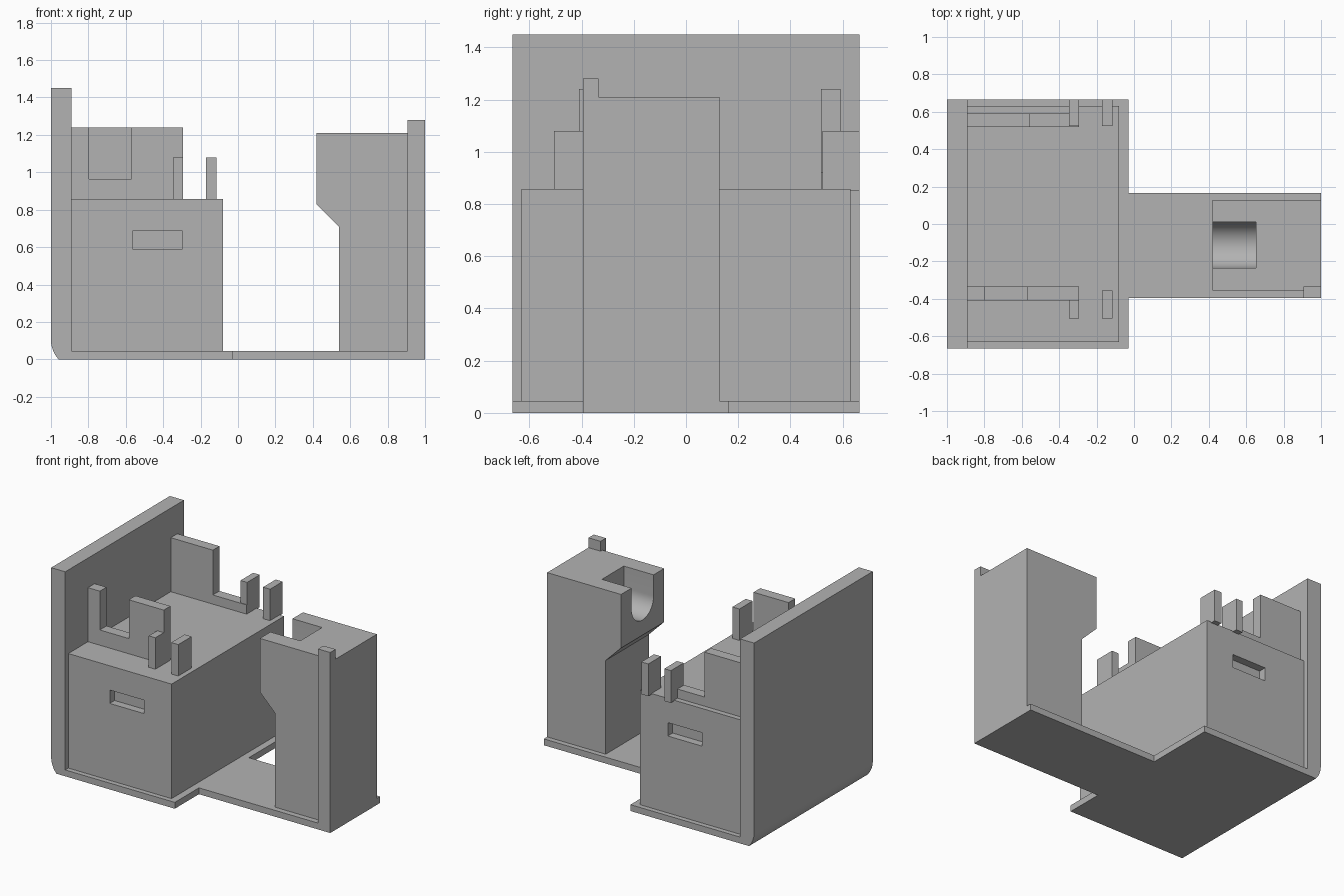
import bpy
import bmesh
from math import pi, cos, sin
from mathutils import Vector

cube = bpy.data.objects.get("Cube")
if cube:
    bpy.data.objects.remove(cube, do_unlink=True)

grey = bpy.data.materials.new("plain_grey")
grey.use_nodes = True
grey.diffuse_color = (0.45, 0.45, 0.45, 1)
grey.node_tree.nodes["Principled BSDF"].inputs["Base Color"].default_value = (0.45, 0.45, 0.45, 1)


def prism(name, axis, outline, lo, hi):
    """Extrude a 2D outline along an axis; the outline uses the other two axes in order."""
    def point(p, t):
        c = list(p)
        c.insert("xyz".index(axis), t)
        return Vector(c)

    bm = bmesh.new()
    face = bm.faces.new([bm.verts.new(point(p, lo)) for p in outline])
    out = bmesh.ops.extrude_face_region(bm, geom=[face])
    moved = [v for v in out["geom"] if isinstance(v, bmesh.types.BMVert)]
    bmesh.ops.translate(bm, verts=moved, vec=point((0, 0), hi - lo))
    bmesh.ops.recalc_face_normals(bm, faces=bm.faces)
    mesh = bpy.data.meshes.new(name)
    bm.to_mesh(mesh)
    bm.free()
    mesh.materials.append(grey)
    obj = bpy.data.objects.new(name, mesh)
    bpy.context.collection.objects.link(obj)
    return obj


def box(name, x, y, z):
    return prism(name, "z", [(x[0], y[0]), (x[1], y[0]), (x[1], y[1]), (x[0], y[1])], *z)


def select(obj):
    bpy.ops.object.select_all(action="DESELECT")
    obj.select_set(True)
    bpy.context.view_layer.objects.active = obj


def cut(obj, cutter):
    """Subtract the cutter and remove it."""
    select(obj)
    mod = obj.modifiers.new("cut", "BOOLEAN")
    mod.operation, mod.solver, mod.object = "DIFFERENCE", "EXACT", cutter
    bpy.ops.object.modifier_apply(modifier=mod.name)
    bpy.data.objects.remove(cutter, do_unlink=True)


FLOOR, DECK = 0.045, 0.857
WALL = -0.89

# Floor plate: wide under the body, narrow tongue under the tower
prism("floor_plate", "z", [
    (WALL, -0.665), (-0.03, -0.665), (-0.03, -0.395), (1, -0.395),
    (1, 0.165), (-0.03, 0.165), (-0.03, 0.665), (WALL, 0.665)], 0, FLOOR)

# Side wall with a rounded lower outer edge
wall = prism("side_wall", "y", [
    (WALL, 0), (-0.96, 0), (-0.978, 0.025), (-0.99, 0.05), (-0.998, 0.077),
    (-1, 0.1), (-1, 1.45), (WALL, 1.45)], -0.665, 0.665)
select(wall)
bpy.ops.object.shade_smooth_by_angle()

# Main body with a shallow slot in its front and back
body = box("main_body", (WALL, -0.08), (-0.63, 0.63), (FLOOR, DECK))
for side in (-1, 1):
    span = sorted((side * 0.575, side * 0.7))
    cut(body, box("slot_cutter", (-0.565, -0.298), span, (0.59, 0.685)))

# Upright plates on the deck
prism("front_plate", "y", [
    (WALL, DECK), (-0.295, DECK), (-0.295, 1.24), (-0.57, 1.24),
    (-0.57, 0.965), (-0.797, 0.965), (-0.797, 1.24), (WALL, 1.24)], -0.41, -0.335)
prism("back_plate", "y", [
    (WALL, DECK), (-0.295, DECK), (-0.295, 0.922), (-0.56, 0.922),
    (-0.56, 1.24), (WALL, 1.24)], 0.518, 0.592)

# Pairs of small posts; the back ones overhang the body
for label, x in (("inner", (-0.347, -0.295)), ("outer", (-0.17, -0.115))):
    front_end = -0.41 if label == "inner" else -0.355
    box("front_post_" + label, x, (-0.505, front_end), (DECK, 1.08))
    box("back_post_" + label, x, (0.523, 0.665), (0.851, 1.08))

# Tower with an overhanging head and a round-bottomed channel
tower = prism("tower", "y", [
    (0.54, FLOOR), (1, FLOOR), (1, 1.21), (0.42, 1.21),
    (0.42, 0.83), (0.54, 0.71)], -0.355, 0.128)
mid, low, r = -0.113, 1.06, 0.123
arc = [(mid + r * cos(pi + pi * i / 24), low + r * sin(pi + pi * i / 24)) for i in range(25)]
cut(tower, prism("channel_cutter", "x", arc + [(mid + r, 1.4), (mid - r, 1.4)], 0.3, 0.653))
select(tower)
bpy.ops.object.shade_smooth_by_angle()

# Corner post rising past the tower
box("corner_post", (0.905, 1), (-0.395, -0.335), (FLOOR, 1.28))
